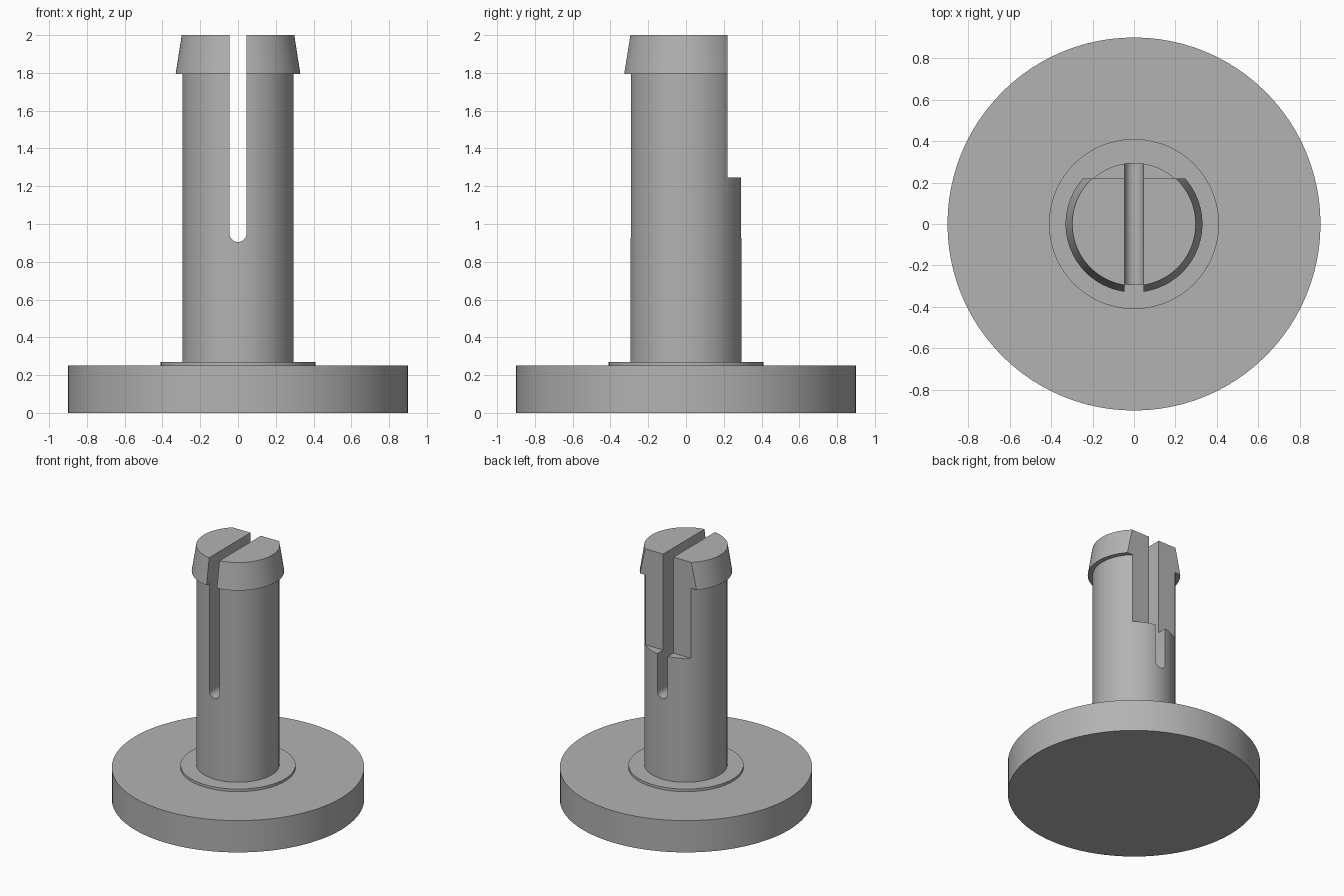
import bpy, bmesh, math

old = bpy.data.objects.get("Cube")
if old:
    bpy.data.objects.remove(old, do_unlink=True)

grey = bpy.data.materials.new("plain grey")
colour = (0.45, 0.45, 0.45, 1)
grey.diffuse_color = colour
grey.use_nodes = True
grey.node_tree.nodes["Principled BSDF"].inputs["Base Color"].default_value = colour

SIDES = 96


def finish(name, bm):
    bmesh.ops.recalc_face_normals(bm, faces=bm.faces)
    mesh = bpy.data.meshes.new(name)
    bm.to_mesh(mesh)
    bm.free()
    mesh.materials.append(grey)
    obj = bpy.data.objects.new(name, mesh)
    bpy.context.collection.objects.link(obj)
    return obj


def lathe(name, profile):
    """Closed solid of revolution from (radius, height) points."""
    bm = bmesh.new()
    rings = []
    for r, z in profile:
        angles = [math.tau * i / SIDES for i in range(SIDES)]
        rings.append([bm.verts.new((r * math.cos(a), r * math.sin(a), z)) for a in angles])
    for low, high in zip(rings, rings[1:]):
        for i in range(SIDES):
            j = (i + 1) % SIDES
            bm.faces.new((low[i], low[j], high[j], high[i]))
    bm.faces.new(rings[0])
    bm.faces.new(rings[-1])
    return finish(name, bm)


def prism(name, outline, y0, y1):
    """Outline of (x, z) points extruded from y0 to y1."""
    bm = bmesh.new()
    face = bm.faces.new([bm.verts.new((x, y0, z)) for x, z in outline])
    new = bmesh.ops.extrude_face_region(bm, geom=[face])["geom"]
    verts = [v for v in new if isinstance(v, bmesh.types.BMVert)]
    bmesh.ops.translate(bm, vec=(0, y1 - y0, 0), verts=verts)
    return finish(name, bm)


def activate(obj):
    bpy.ops.object.select_all(action='DESELECT')
    obj.select_set(True)
    bpy.context.view_layer.objects.active = obj


def cut(obj, cutter):
    mod = obj.modifiers.new("cut", 'BOOLEAN')
    mod.operation = 'DIFFERENCE'
    mod.solver = 'EXACT'
    mod.object = cutter
    activate(obj)
    bpy.ops.object.modifier_apply(modifier=mod.name)
    bpy.data.objects.remove(cutter, do_unlink=True)


# Round base, thin collar, shaft and tapered snap head
clip = lathe("snap_pin", [
    (0.9, 0), (0.9, 0.25), (0.41, 0.25), (0.41, 0.27), (0.295, 0.27),
    (0.295, 1.795), (0.33, 1.795), (0.298, 2.0)])

# Flat on the back of the upper shaft
cut(clip, prism("flat_cutter", [(-0.5, 1.245), (0.5, 1.245), (0.5, 2.2), (-0.5, 2.2)], 0.22, 0.6))

# Round-bottomed slot between the two prongs
half, steps = 0.045, 16
arc = [math.pi + math.pi * i / steps for i in range(steps + 1)]
slot = [(half * math.cos(a), 0.95 + half * math.sin(a)) for a in arc]
cut(clip, prism("slot_cutter", slot + [(half, 2.2), (-half, 2.2)], -0.6, 0.6))

activate(clip)
bpy.ops.object.shade_smooth_by_angle(angle=math.radians(25))
